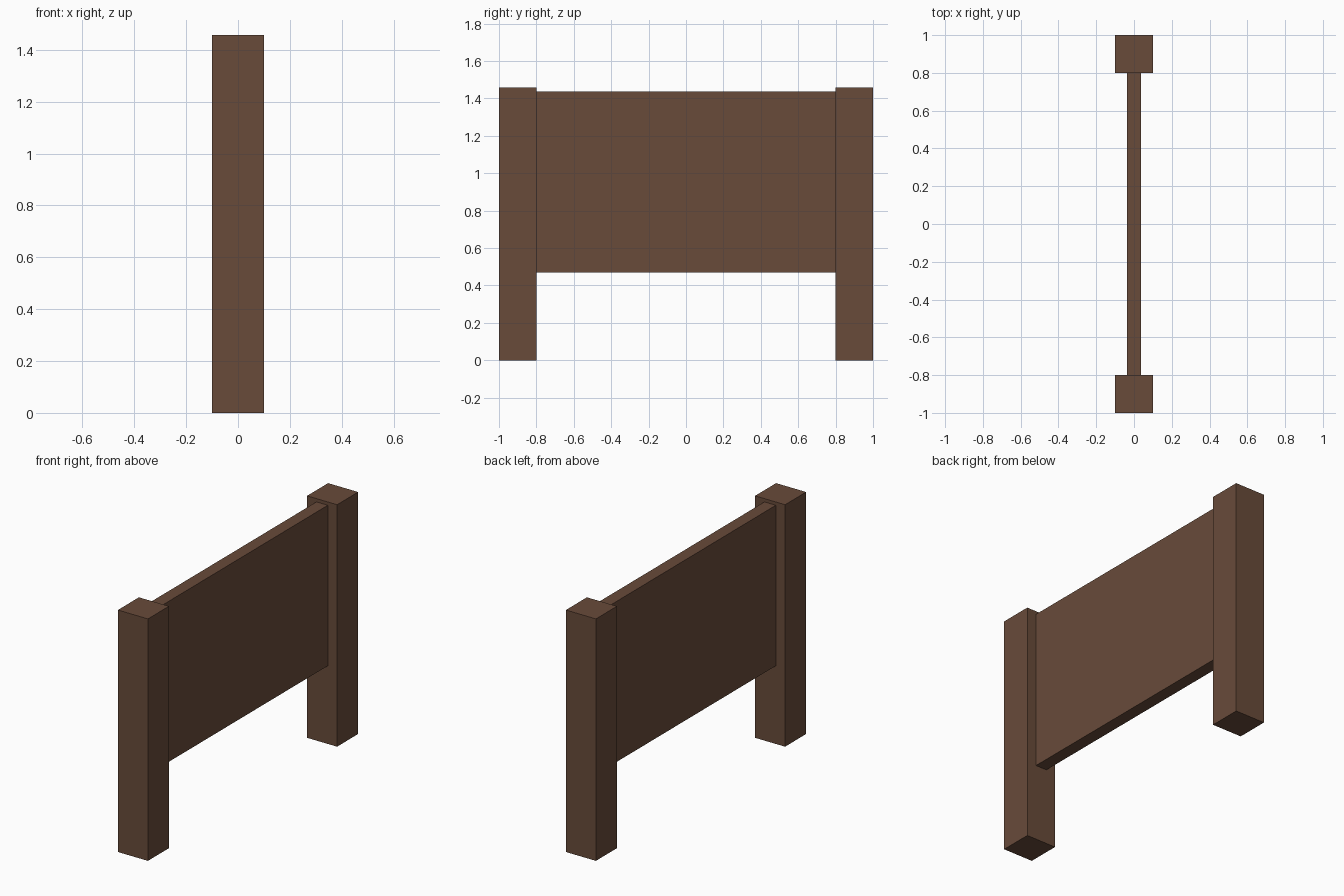
import bpy

if "Cube" in bpy.data.objects:
    bpy.data.objects.remove(bpy.data.objects["Cube"])

# Single dark wood colour
wood = bpy.data.materials.new("dark_brown_wood")
wood.diffuse_color = (0.14, 0.07, 0.042, 1.0)
wood.use_nodes = True
wood.node_tree.nodes["Principled BSDF"].inputs["Base Color"].default_value = wood.diffuse_color


def box(name, x, y, z):
    """Box spanning the given (min, max) ranges."""
    bpy.ops.mesh.primitive_cube_add(size=1)
    ob = bpy.context.object
    ob.name = name
    for v in ob.data.vertices:
        v.co = [(r[0] + r[1]) / 2 + c * (r[1] - r[0]) for r, c in zip((x, y, z), v.co)]
    ob.data.materials.append(wood)
    return ob


# Square posts at both ends
box("front_post", (-0.1, 0.1), (-1.0, -0.8), (0, 1.457))
box("back_post", (-0.1, 0.1), (0.8, 1.0), (0, 1.457))

# Thin panel held between the posts
box("panel", (-0.038, 0.038), (-0.8, 0.8), (0.47, 1.437))
